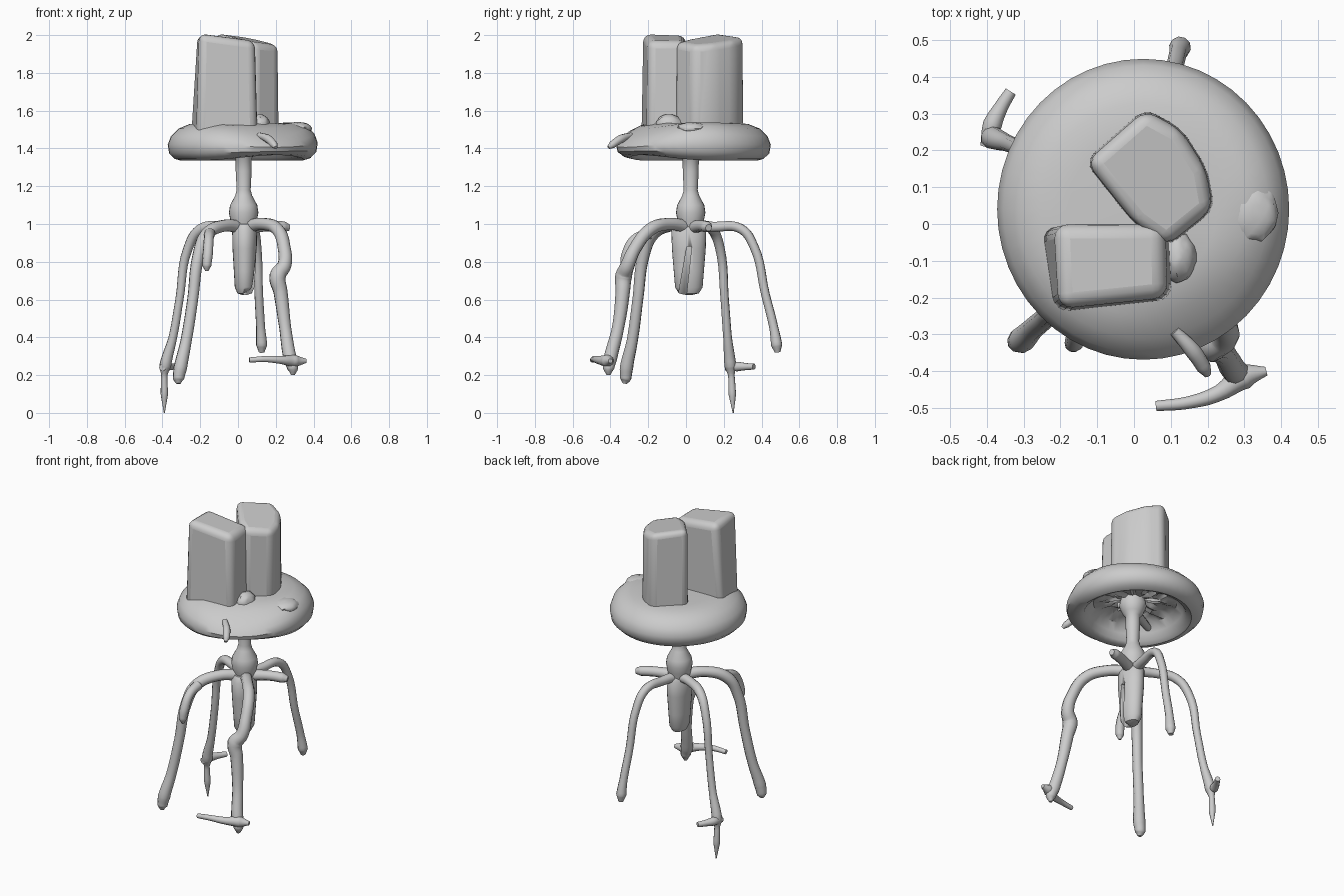
import bpy, bmesh, math, random
from mathutils import Vector

random.seed(4)


def finish(name, bm, angle=40):
    bmesh.ops.recalc_face_normals(bm, faces=bm.faces)
    mesh = bpy.data.meshes.new(name)
    bm.to_mesh(mesh)
    bm.free()
    ob = bpy.data.objects.new(name, mesh)
    bpy.context.collection.objects.link(ob)
    bpy.ops.object.select_all(action='DESELECT')
    ob.select_set(True)
    bpy.context.view_layer.objects.active = ob
    bpy.ops.object.shade_smooth_by_angle(angle=math.radians(angle))
    return ob


def lathe(name, profile, center, n=24, sx=1, sy=1, deform=None):
    bm = bmesh.new()
    rings = []
    for r, z in profile:
        rings.append([bm.verts.new((center[0] + sx * r * math.cos(2 * math.pi * i / n),
                                    center[1] + sy * r * math.sin(2 * math.pi * i / n), z))
                      for i in range(n)])
    for a, b in zip(rings, rings[1:]):
        for i in range(n):
            j = (i + 1) % n
            bm.faces.new((a[i], a[j], b[j], b[i]))
    bm.faces.new(rings[0])
    bm.faces.new(rings[-1])
    if deform:
        for v in bm.verts:
            deform(v)
    return finish(name, bm)


def prism(name, bottom, top, z0, bevel=0.0):
    bm = bmesh.new()
    lo = [bm.verts.new((x, y, z0)) for x, y in bottom]
    hi = [bm.verts.new(p) for p in top]
    n = len(lo)
    bm.faces.new(lo)
    bm.faces.new(hi)
    for i in range(n):
        j = (i + 1) % n
        bm.faces.new((lo[i], lo[j], hi[j], hi[i]))
    ob = finish(name, bm, 60)
    if bevel:
        m = ob.modifiers.new("round", 'BEVEL')
        m.width, m.segments, m.limit_method = bevel, 4, 'NONE'
    return ob


def tube(name, pts):
    """Smooth tube through (x, y, z, radius) points."""
    cu = bpy.data.curves.new(name, 'CURVE')
    cu.dimensions = '3D'
    cu.bevel_depth, cu.bevel_resolution = 1.0, 3
    cu.resolution_u, cu.use_fill_caps = 6, True
    sp = cu.splines.new('BEZIER')
    sp.bezier_points.add(len(pts) - 1)
    for bp, (x, y, z, r) in zip(sp.bezier_points, pts):
        bp.co, bp.radius = (x, y, z), r
        bp.handle_left_type = bp.handle_right_type = 'AUTO'
    ob = bpy.data.objects.new(name, cu)
    bpy.context.collection.objects.link(ob)
    bpy.ops.object.select_all(action='DESELECT')
    ob.select_set(True)
    bpy.context.view_layer.objects.active = ob
    bpy.ops.object.convert(target='MESH')
    bpy.ops.object.shade_smooth_by_angle(angle=math.radians(50))


def lump(name, loc, scale):
    bm = bmesh.new()
    bmesh.ops.create_icosphere(bm, subdivisions=3, radius=1)
    for v in bm.verts:
        k = 1 + random.uniform(-0.06, 0.06)
        v.co = Vector([loc[i] + v.co[i] * scale[i] * k for i in range(3)])
    finish(name, bm)


# Hollow disc seat, sagging at the front right and rough inside
SC = (0.025, 0.04)


def sag(v):
    d = Vector((v.co.x - SC[0], v.co.y - SC[1]))
    r, z = d.length, v.co.z
    if r > 0.2:
        u = d.normalized()
        t = (r - 0.2) / 0.19
        s = max(0, u.dot(Vector((0.55, -0.83)))) ** 3
        h = min(1, max(0, (z - 1.335) / 0.17))
        v.co.z += s * (0.03 * (1 - h) - 0.055 * h * t)
        v.co.z += 0.025 * max(0, u.x) ** 4 * t * h
    elif r > 0.1 and z < 1.49:
        v.co.z += random.uniform(-0.025, 0.015)


lathe("seat", [(0.01, 1.535), (0.2, 1.535), (0.28, 1.53), (0.34, 1.505), (0.38, 1.465),
               (0.397, 1.42), (0.39, 1.375), (0.36, 1.345), (0.325, 1.335), (0.295, 1.35),
               (0.275, 1.39), (0.24, 1.435), (0.19, 1.45), (0.15, 1.46), (0.11, 1.46), (0.01, 1.465)],
      SC, n=48, sy=1.03, deform=sag)

# Two rounded tapered blocks on the seat
prism("front_block", [(-0.255, -0.01), (0.095, 0.0), (0.105, -0.205), (-0.215, -0.24)],
      [(-0.215, 0.0, 2.0), (0.085, 0.0, 1.968), (0.09, -0.2, 1.968), (-0.205, -0.23, 2.01)],
      1.46, 0.04)
foot = [(0.03, 0.315), (-0.135, 0.17), (0.0, 0.0), (0.09, -0.065), (0.22, 0.04), (0.2, 0.15), (0.13, 0.26)]
prism("back_block", foot,
      [(0.04 + (x - 0.04) * 0.97, 0.12 + (y - 0.12) * 0.97, 1.98 - 0.17 * x + 0.05 * y) for x, y in foot],
      1.46, 0.035)

# Rough patches on the seat
lump("block_base_lump", (0.12, -0.09, 1.52), (0.05, 0.07, 0.06))
lump("seat_edge_lump", (0.32, 0.03, 1.505), (0.07, 0.08, 0.035))
tube("seat_rim_tuft", [(0.11, -0.29, 1.47, 0.015), (0.16, -0.345, 1.45, 0.022),
                       (0.19, -0.39, 1.42, 0.02), (0.2, -0.41, 1.405, 0.01)])
tube("under_seat_brace", [(0.03, 0.03, 1.4, 0.03), (-0.1, -0.05, 1.41, 0.025), (-0.22, -0.12, 1.42, 0.02)])

# Column and hub
lathe("column", [(0.04, 0.9), (0.06, 0.97), (0.07, 1.02), (0.078, 1.06), (0.072, 1.1), (0.045, 1.15),
                 (0.037, 1.18), (0.042, 1.28), (0.043, 1.35), (0.06, 1.37), (0.08, 1.42), (0.07, 1.47)],
      (0.03, 0.025))

# Hanging cup with an open slot on the right side
cup = lathe("lower_cup", [(0.015, 0.625), (0.038, 0.633), (0.052, 0.665), (0.057, 0.75),
                          (0.064, 0.87), (0.066, 0.97), (0.05, 1.0)], (0.035, 0.015), sy=1.4)
cutter = prism("slot_cutter", [(0.03, -0.045), (0.15, -0.045), (0.15, 0.0), (0.03, 0.0)],
               [(0.03, 0.005, 0.88), (0.15, 0.005, 0.88), (0.15, 0.03, 0.88), (0.03, 0.03, 0.88)], 0.6)
cutter.hide_render = True
cutter.hide_viewport = True
m = cup.modifiers.new("slot", 'BOOLEAN')
m.operation, m.object, m.solver = 'DIFFERENCE', cutter, 'EXACT'

# Legs
tube("front_right_leg", [(0.04, 0.02, 0.98, 0.035), (0.13, -0.09, 1.0, 0.033), (0.21, -0.19, 0.97, 0.034),
                         (0.245, -0.27, 0.87, 0.034), (0.245, -0.31, 0.78, 0.038), (0.21, -0.33, 0.725, 0.045),
                         (0.225, -0.335, 0.64, 0.038), (0.25, -0.36, 0.45, 0.032),
                         (0.275, -0.40, 0.29, 0.036), (0.29, -0.41, 0.235, 0.03), (0.29, -0.41, 0.2, 0.01)])
tube("front_right_foot_bar", [(0.06, -0.495, 0.28, 0.014), (0.15, -0.485, 0.285, 0.017),
                              (0.23, -0.46, 0.28, 0.022), (0.3, -0.415, 0.275, 0.034), (0.36, -0.4, 0.275, 0.012)])
tube("front_left_leg", [(0.03, 0.02, 0.98, 0.035), (-0.08, -0.09, 0.99, 0.032), (-0.17, -0.18, 0.94, 0.034),
                        (-0.21, -0.225, 0.83, 0.032), (-0.24, -0.255, 0.6, 0.029), (-0.275, -0.285, 0.38, 0.03),
                        (-0.305, -0.315, 0.24, 0.036), (-0.315, -0.32, 0.18, 0.03), (-0.315, -0.325, 0.155, 0.012)])
tube("front_left_knob", [(-0.15, -0.19, 0.95, 0.03), (-0.155, -0.27, 0.92, 0.026),
                         (-0.16, -0.315, 0.84, 0.027), (-0.165, -0.325, 0.78, 0.024), (-0.165, -0.325, 0.75, 0.008)])
tube("back_left_leg", [(0.03, 0.03, 0.98, 0.032), (-0.09, 0.08, 0.99, 0.028), (-0.2, 0.14, 0.97, 0.028),
                       (-0.265, 0.18, 0.87, 0.025), (-0.31, 0.205, 0.6, 0.022), (-0.345, 0.22, 0.4, 0.023),
                       (-0.385, 0.235, 0.25, 0.032), (-0.39, 0.24, 0.2, 0.017), (-0.39, 0.245, 0.1, 0.02),
                       (-0.39, 0.25, 0.0, 0.003)])
tube("back_left_foot_bar", [(-0.4, 0.21, 0.24, 0.018), (-0.385, 0.27, 0.245, 0.026),
                            (-0.36, 0.32, 0.245, 0.019), (-0.335, 0.36, 0.245, 0.016)])
tube("back_leg", [(0.03, 0.02, 0.98, 0.032), (0.06, 0.15, 0.985, 0.028), (0.085, 0.29, 0.975, 0.026),
                  (0.1, 0.36, 0.88, 0.024), (0.11, 0.42, 0.63, 0.023), (0.12, 0.465, 0.45, 0.024),
                  (0.125, 0.48, 0.36, 0.03), (0.125, 0.485, 0.32, 0.015)])

# Short arm of the missing fifth leg
tube("right_stub_arm", [(0.04, 0.03, 0.98, 0.035), (0.16, 0.08, 0.99, 0.03),
                        (0.24, 0.11, 0.985, 0.03), (0.27, 0.12, 0.98, 0.018)])
